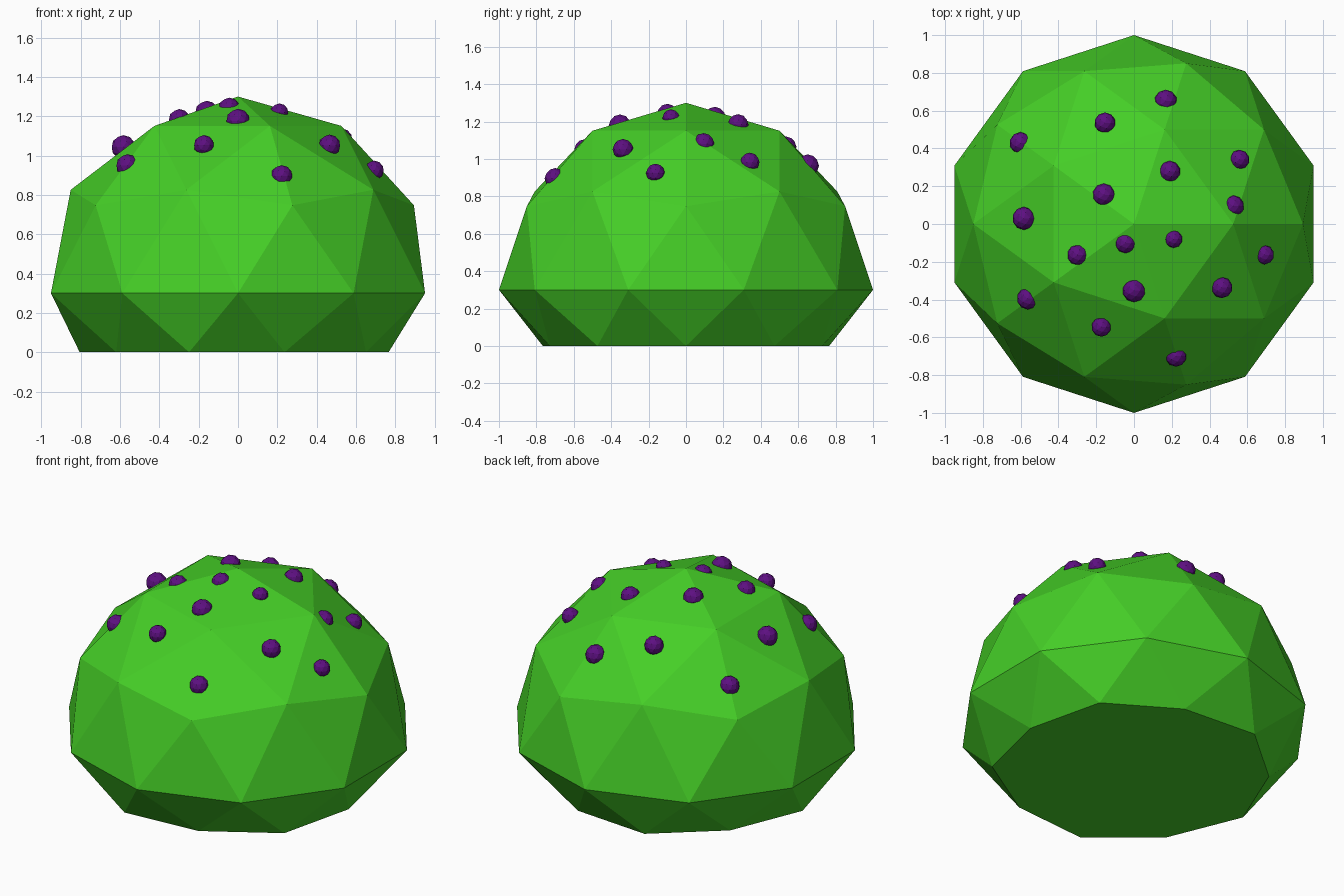
import bpy, bmesh, math
from mathutils import Vector

if "Cube" in bpy.data.objects:
    bpy.data.objects.remove(bpy.data.objects["Cube"])

LIFT = 0.30       # height of the widest ring
DEPTH = 0.945     # distance of spot centres from the dome centre


def material(name, rgb):
    m = bpy.data.materials.new(name)
    m.diffuse_color = (*rgb, 1)
    m.use_nodes = True
    m.node_tree.nodes["Principled BSDF"].inputs["Base Color"].default_value = m.diffuse_color
    return m


def make_object(name, bm, mat):
    me = bpy.data.meshes.new(name)
    bm.to_mesh(me)
    bm.free()
    me.materials.append(mat)
    ob = bpy.data.objects.new(name, me)
    bpy.context.collection.objects.link(ob)
    return ob


green = material("green", (0.06, 0.62, 0.02))
purple = material("purple", (0.11, 0.005, 0.22))

# Dome: low-poly ball, lower rings pulled in and flattened to a base
bm = bmesh.new()
bmesh.ops.create_icosphere(bm, subdivisions=2, radius=1)
bmesh.ops.delete(bm, geom=[v for v in bm.verts if v.co.z < -0.6], context='VERTS')
for v in bm.verts:
    if v.co.z < -0.1:
        v.co = Vector((v.co.x * 0.9, v.co.y * 0.9, 0))
    else:
        v.co.z += LIFT
# drop the faces lying in the ground plane, then close with one flat base
flat = [f for f in bm.faces if all(v.co.z < 0.001 for v in f.verts)]
bmesh.ops.delete(bm, geom=flat, context='FACES')
bmesh.ops.holes_fill(bm, edges=[e for e in bm.edges if e.is_boundary], sides=0)
bmesh.ops.recalc_face_normals(bm, faces=bm.faces[:])
make_object("dome_body", bm, green)

# Spots: small faceted balls half sunk into the dome (x, y, radius)
spots = [
    (0.17, 0.66, .06), (-0.155, 0.54, .056), (-0.61, 0.435, .058),
    (0.565, 0.345, .052), (0.19, 0.28, .056), (-0.16, 0.155, .06),
    (-0.59, 0.03, .061), (0.53, 0.095, .058), (-0.045, -0.10, .056),
    (0.21, -0.08, .047), (-0.30, -0.165, .055), (0.70, -0.165, .051),
    (0.0, -0.355, .061), (0.47, -0.34, .056), (-0.57, -0.40, .058),
    (-0.175, -0.55, .052), (0.225, -0.71, .056),
]
for i, (x, y, r) in enumerate(spots, 1):
    d = math.hypot(x, y)
    tilt = math.asin(d / DEPTH)
    k = 1 - r * (1 - math.cos(tilt)) / 2 / d
    x, y = x * k, y * k
    z = LIFT + math.sqrt(DEPTH ** 2 - x * x - y * y)
    bm = bmesh.new()
    bmesh.ops.create_icosphere(bm, subdivisions=2, radius=r)
    make_object(f"spot_{i:02d}", bm, purple).location = (x, y, z)
